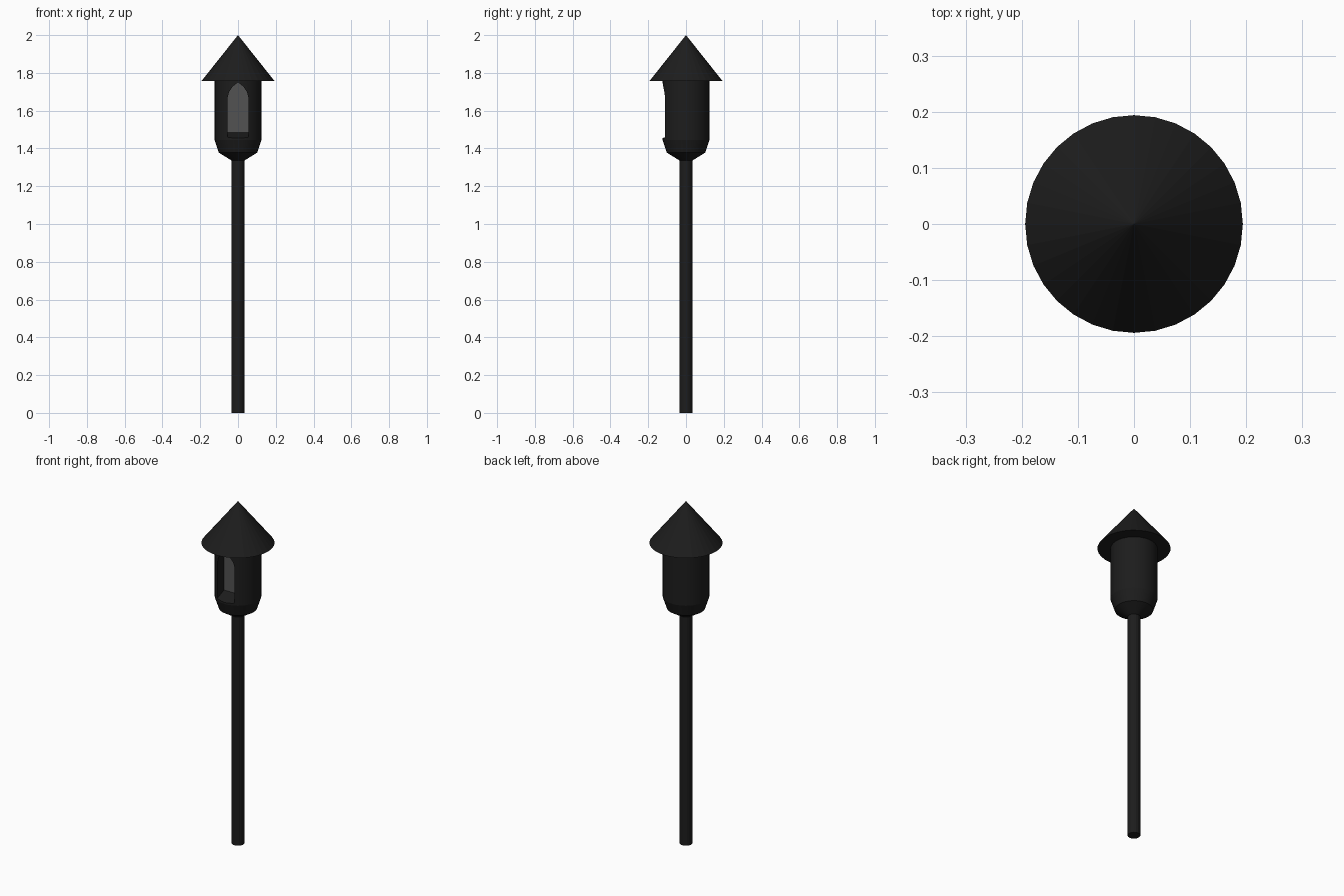
import bpy, bmesh, math

if "Cube" in bpy.data.objects:
    bpy.data.objects.remove(bpy.data.objects["Cube"])


def material(name, value):
    mat = bpy.data.materials.new(name)
    mat.diffuse_color = (value, value, value, 1)
    mat.use_nodes = True
    mat.node_tree.nodes["Principled BSDF"].inputs["Base Color"].default_value = mat.diffuse_color
    return mat


black = material("black_metal", 0.012)
grey = material("grey_glass", 0.085)


def new_object(name, bm, mat):
    bmesh.ops.recalc_face_normals(bm, faces=bm.faces[:])
    mesh = bpy.data.meshes.new(name)
    bm.to_mesh(mesh)
    bm.free()
    obj = bpy.data.objects.new(name, mesh)
    bpy.context.collection.objects.link(obj)
    mesh.materials.append(mat)
    return obj


def lathe(name, profile, sides):
    """Closed solid of revolution from (radius, z) points; radius 0 is a tip."""
    bm = bmesh.new()
    rings = []
    for r, z in profile:
        count = sides if r > 0 else 1
        rings.append([bm.verts.new((r * math.sin(2 * math.pi * i / sides),
                                    r * math.cos(2 * math.pi * i / sides), z))
                      for i in range(count)])
    for low, high in zip(rings, rings[1:]):
        for i in range(sides):
            j = (i + 1) % sides
            if len(high) == 1:
                bm.faces.new((low[i], low[j], high[0]))
            else:
                bm.faces.new((low[i], low[j], high[j], high[i]))
    for ring in (rings[0], rings[-1]):
        if len(ring) > 1:
            bm.faces.new(ring)
    return new_object(name, bm, black)


def arch(bm, y, bottom):
    """Pointed window outline in the plane at y."""
    half = [(0.055, bottom), (0.055, 1.67), (0.047, 1.70), (0.028, 1.728)]
    points = half + [(0, 1.75)] + [(-x, z) for x, z in reversed(half)]
    return [bm.verts.new((x, y, z)) for x, z in points]


# Pole, lantern body and conical roof
lathe("pole", [(0.034, 0), (0.034, 1.35)], 16)
body = lathe("lantern_body", [(0.034, 1.336), (0.102, 1.378), (0.124, 1.445),
                              (0.124, 1.756)], 32)
lathe("roof", [(0.194, 1.756), (0, 2.0)], 32)

# Window recess with a sloping sill
bm = bmesh.new()
back, front = arch(bm, -0.05, 1.485), arch(bm, -0.17, 1.435)
bm.faces.new(back)
bm.faces.new(front)
for i in range(len(back)):
    j = (i + 1) % len(back)
    bm.faces.new((back[i], back[j], front[j], front[i]))
cutter = new_object("window_cutter", bm, black)
cut = body.modifiers.new("window", "BOOLEAN")
cut.operation = "DIFFERENCE"
cut.solver = "EXACT"
cut.object = cutter
bpy.context.view_layer.objects.active = body
body.select_set(True)
bpy.ops.object.modifier_apply(modifier=cut.name)
bpy.data.objects.remove(cutter)
bpy.ops.object.shade_smooth_by_angle(angle=math.radians(15))

# Glass at the back of the recess
bm = bmesh.new()
face = bm.faces.new(arch(bm, -0.052, 1.485))
pane = new_object("window_pane", bm, grey)
if pane.data.polygons[0].normal.y > 0:
    pane.data.flip_normals()
